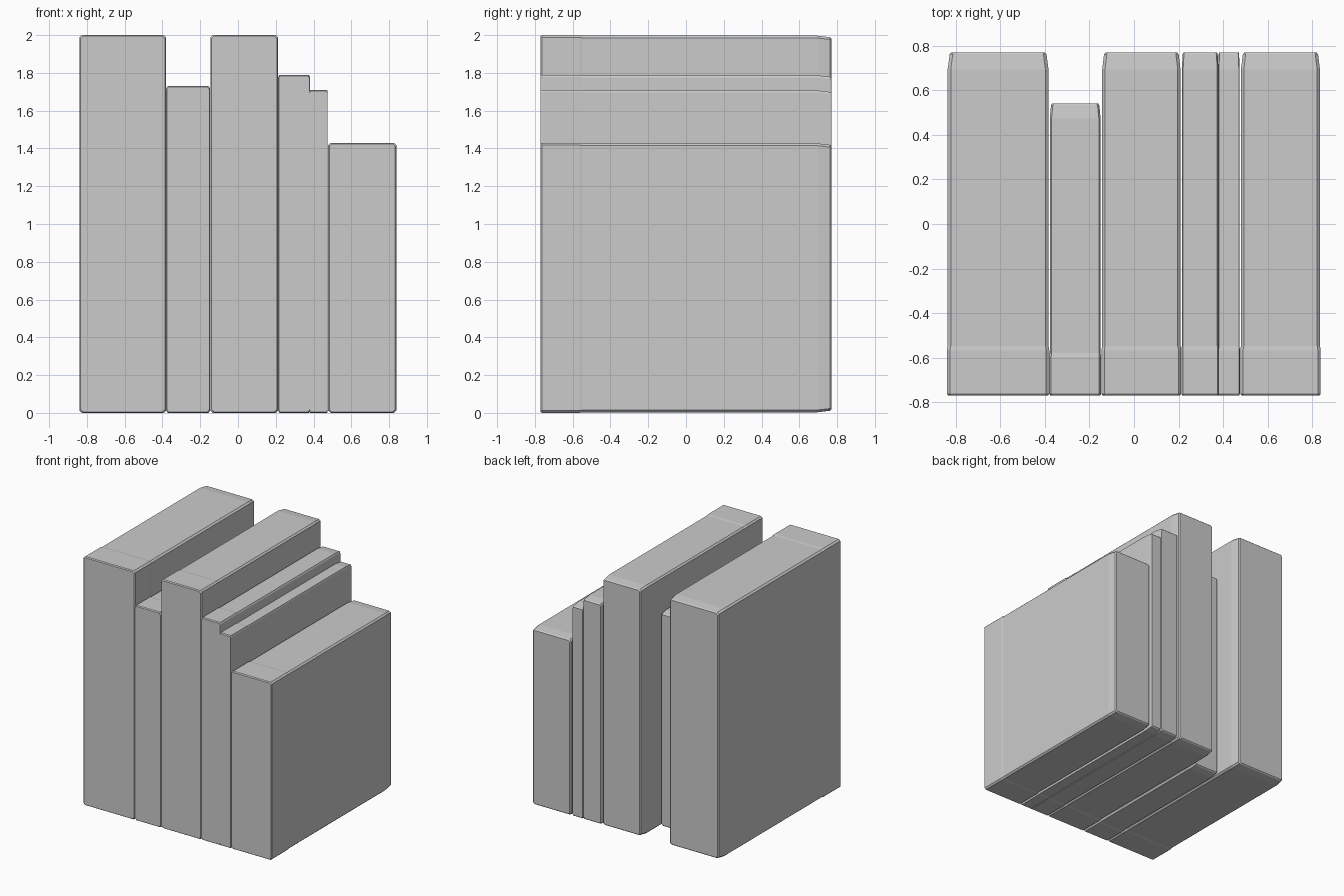
import bpy, bmesh

if "Cube" in bpy.data.objects:
    bpy.data.objects.remove(bpy.data.objects["Cube"])

FRONT = -0.77


def section(bm, x0, x1, h, y, inset, cx, cz):
    """Chamfered rectangle in the xz plane at depth y."""
    a, b, lo, hi = x0 + inset * cx / cz, x1 - inset * cx / cz, inset, h - inset
    pts = [(a + cx, lo), (b - cx, lo), (b, lo + cz), (b, hi - cz),
           (b - cx, hi), (a + cx, hi), (a, hi - cz), (a, lo + cz)]
    return [bm.verts.new((x, y, z)) for x, z in pts]


def book(name, x0, x1, h, back):
    d = back - FRONT
    cz = 0.012
    cx = min(0.014, (x1 - x0) * 0.035)
    # depth stations: bevelled front, spine step, body, tapered back
    stations = [(FRONT, 0.006), (FRONT + 0.008, 0.0), (FRONT + d * 0.132, 0.0),
                (FRONT + d * 0.145, 0.003), (FRONT + d * 0.95, 0.003),
                (back - 0.008, 0.011), (back, 0.018)]
    bm = bmesh.new()
    rings = [section(bm, x0, x1, h, y, i, cx, cz) for y, i in stations]
    for r, s in zip(rings, rings[1:]):
        for k in range(8):
            n = (k + 1) % 8
            bm.faces.new((r[k], r[n], s[n], s[k]))
    bm.faces.new(rings[0])
    bm.faces.new(rings[-1])
    bmesh.ops.recalc_face_normals(bm, faces=bm.faces)
    mesh = bpy.data.meshes.new(name)
    bm.to_mesh(mesh)
    bm.free()
    bpy.context.collection.objects.link(bpy.data.objects.new(name, mesh))


# row of books, left to right: x range, height, back edge
books = [
    ("thick_tall_book", -0.84, -0.38, 2.00, 0.77),
    ("shallow_book", -0.38, -0.148, 1.73, 0.54),
    ("tall_book", -0.146, 0.212, 2.00, 0.77),
    ("thin_book", 0.213, 0.381, 1.79, 0.77),
    ("thinnest_book", 0.377, 0.475, 1.71, 0.77),
    ("short_book", 0.477, 0.838, 1.43, 0.77),
]
for b in books:
    book(*b)
